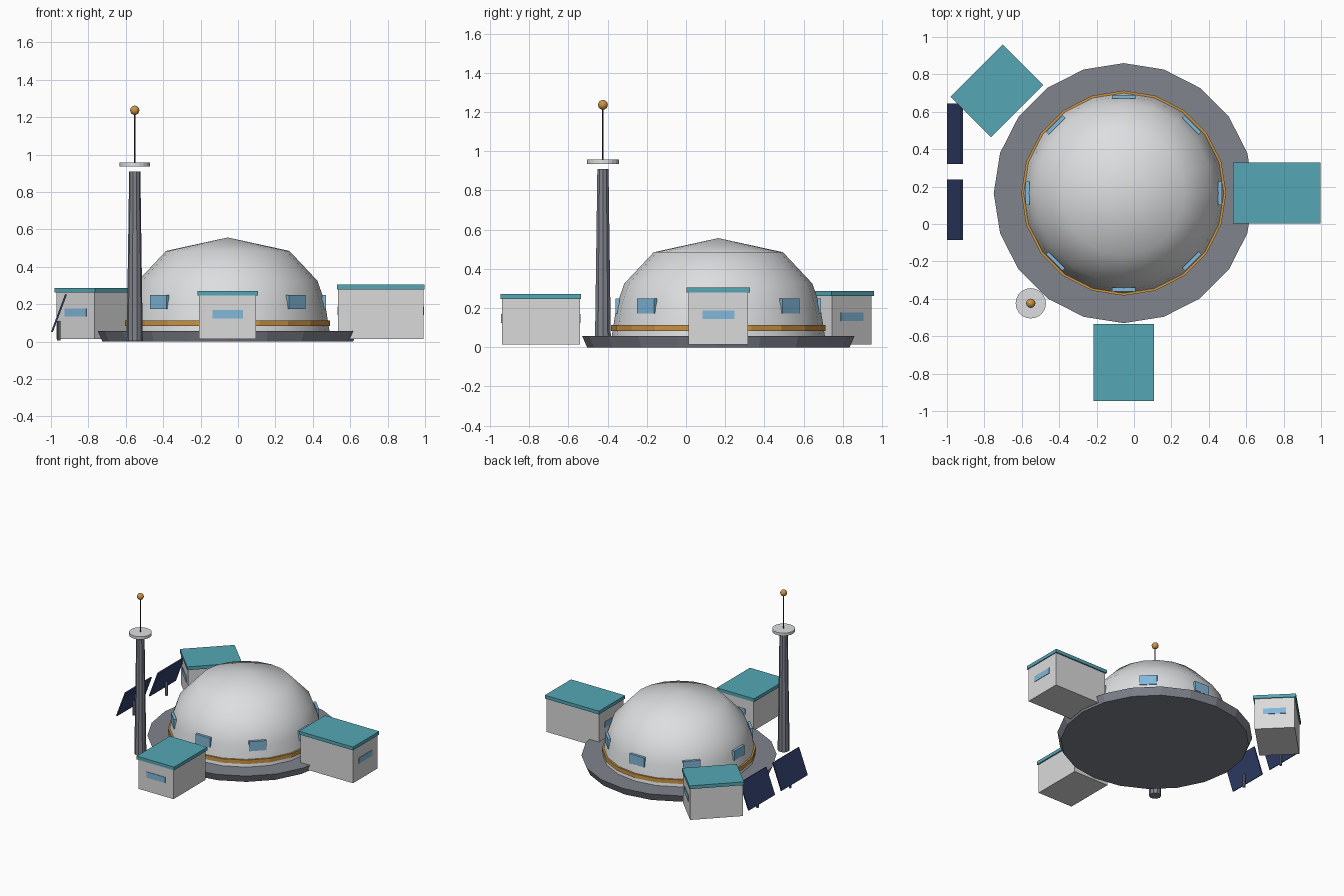
import bpy, bmesh, math
from mathutils import Matrix, Vector

cube = bpy.data.objects.get("Cube")
if cube:
    bpy.data.objects.remove(cube, do_unlink=True)


def material(name, rgb):
    m = bpy.data.materials.new(name)
    m.use_nodes = True
    m.diffuse_color = (*rgb, 1)
    bsdf = next(n for n in m.node_tree.nodes if n.type == 'BSDF_PRINCIPLED')
    bsdf.inputs["Base Color"].default_value = (*rgb, 1)
    return m


SHELL = material("dome_shell", (0.72, 0.73, 0.74))
WALL = material("module_wall", (0.70, 0.70, 0.70))
ROOF = material("teal_roof", (0.09, 0.39, 0.46))
STONE = material("platform_grey", (0.22, 0.23, 0.27))
GLASS = material("window_blue", (0.22, 0.48, 0.70))
ORANGE = material("amber_trim", (0.60, 0.30, 0.06))
NAVY = material("solar_navy", (0.03, 0.05, 0.15))
DARK = material("dark_metal", (0.04, 0.04, 0.045))


def finish(name, bm, mat, place, smooth=False):
    bmesh.ops.recalc_face_normals(bm, faces=bm.faces)
    mesh = bpy.data.meshes.new(name)
    bm.to_mesh(mesh)
    bm.free()
    mesh.materials.append(mat)
    for p in mesh.polygons:
        p.use_smooth = smooth
    ob = bpy.data.objects.new(name, mesh)
    ob.matrix_world = place
    bpy.context.collection.objects.link(ob)
    return ob


def box(name, size, mat, place):
    bm = bmesh.new()
    bmesh.ops.create_cube(bm, size=1)
    bmesh.ops.scale(bm, vec=size, verts=bm.verts)
    return finish(name, bm, mat, place)


def lathe(name, profile, sides, mat, x, y, smooth=False):
    """Revolve (radius, height) points about a vertical axis at x, y."""
    bm = bmesh.new()
    pts = [bm.verts.new((r, 0, z)) for r, z in profile]
    edges = [bm.edges.new(pair) for pair in zip(pts, pts[1:])]
    bmesh.ops.spin(bm, geom=pts + edges, axis=(0, 0, 1), cent=(0, 0, 0),
                   angle=math.tau, steps=sides, use_merge=True)
    bmesh.ops.remove_doubles(bm, verts=bm.verts, dist=1e-5)
    return finish(name, bm, mat, Matrix.Translation((x, y, 0)), smooth)


def drum(name, r0, r1, z0, z1, sides, mat, x, y):
    return lathe(name, [(0, z0), (r0, z0), (r1, z1), (0, z1)], sides, mat, x, y)


# Platform, dome and trim band
CX, CY = -0.055, 0.165
drum("platform", 0.67, 0.695, 0, 0.057, 20, STONE, CX, CY)
lathe("dome", [(0.545, 0.05), (0.52, 0.21), (0.48, 0.325), (0.33, 0.485), (0, 0.557)],
      20, SHELL, CX, CY, smooth=True)
drum("trim_band", 0.548, 0.548, 0.083, 0.114, 20, ORANGE, CX, CY)

# Ring of dome windows
for i in range(8):
    turn = Matrix.Rotation(i * math.tau / 8, 4, 'Z')
    place = Matrix.Translation((CX, CY, 0.211)) @ turn @ Matrix.Translation((0.515, 0, 0))
    box(f"dome_window_{i + 1}", (0.02, 0.125, 0.075), GLASS, place)


# Outlying modules: long axis along local x, a window plate on each end
def module(name, x, y, length, width, top, angle):
    base, slab = 0.015, 0.026
    height = top - slab - base
    frame = Matrix.Translation((x, y, base)) @ Matrix.Rotation(math.radians(angle), 4, 'Z')
    at = lambda px, pz: frame @ Matrix.Translation((px, 0, pz))
    wall = length - 0.014
    box(name + "_walls", (wall, width - 0.02, height), WALL, at(0, height / 2))
    box(name + "_roof", (length, width, slab), ROOF, at(0, height + slab / 2))
    for side, label in ((1, "outer"), (-1, "inner")):
        box(f"{name}_{label}_window", (0.008, 0.163, 0.045), GLASS,
            at(side * wall / 2, height * 0.57))


module("front_module", CX, -0.741, 0.412, 0.325, 0.272, -90)
module("left_module", 0.763, CY, 0.47, 0.325, 0.305, 0)
module("rear_module", -0.733, 0.711, 0.396, 0.306, 0.288, 45)

# Signal mast
MX, MY = -0.552, -0.424
drum("mast", 0.043, 0.03, 0.003, 0.91, 10, STONE, MX, MY)
drum("mast_disc", 0.081, 0.081, 0.936, 0.958, 20, SHELL, MX, MY)
drum("antenna_rod", 0.004, 0.004, 0.95, 1.225, 8, DARK, MX, MY)
ball = bmesh.new()
bmesh.ops.create_uvsphere(ball, u_segments=12, v_segments=8, radius=0.025)
finish("antenna_ball", ball, ORANGE, Matrix.Translation((MX, MY, 1.237)), smooth=True)

# Tilted solar panels on posts
for i, y in enumerate((0.482, 0.076)):
    tilt = Matrix.Rotation(math.atan2(0.075, 0.2), 4, 'Y')
    box(f"solar_panel_{i + 1}", (0.01, 0.323, 0.214), NAVY,
        Matrix.Translation((-0.957, y, 0.152)) @ tilt)
    drum(f"solar_post_{i + 1}", 0.01, 0.01, 0.005, 0.11, 8, STONE, -0.959, y)
